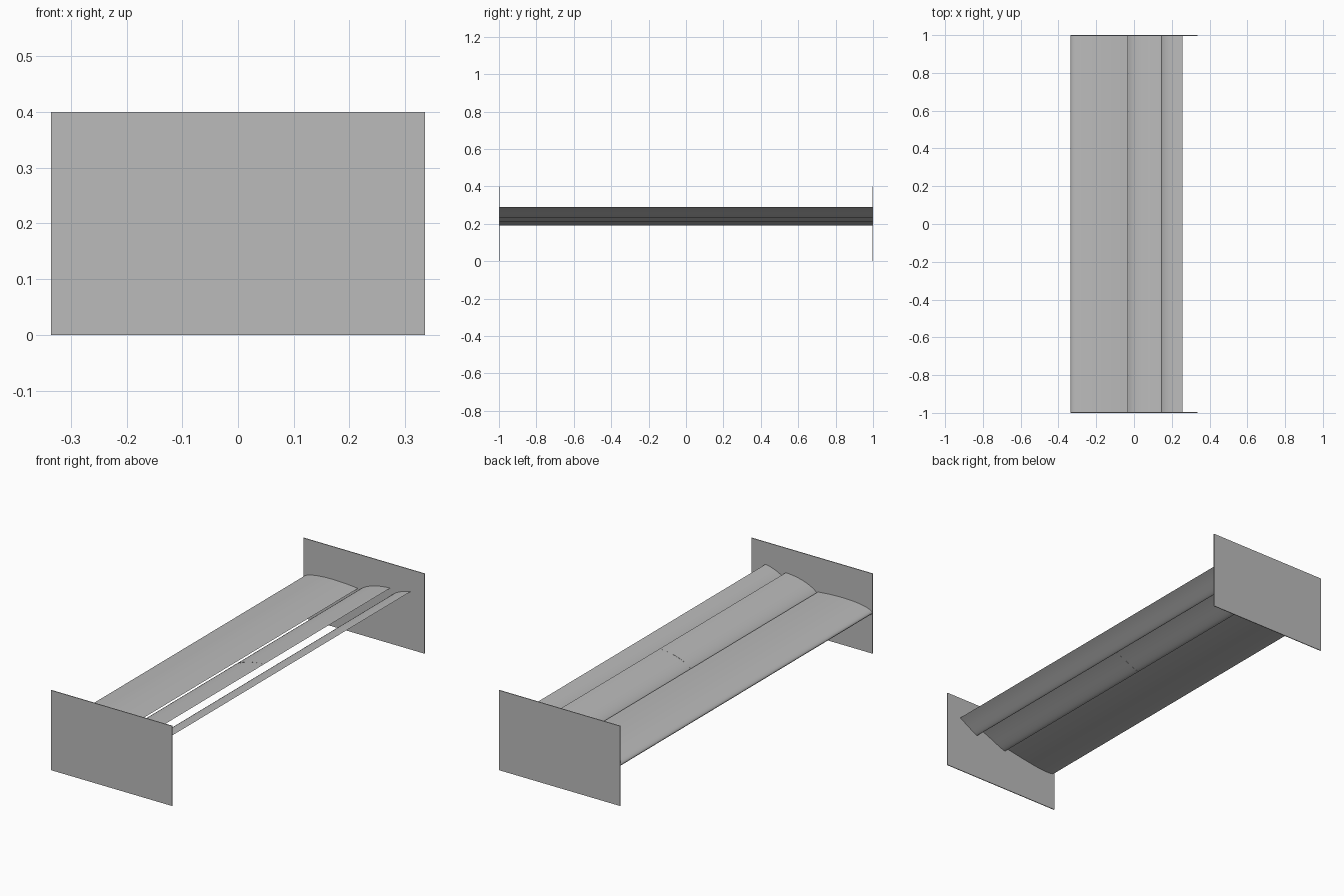
import bpy
import bmesh
import math
from mathutils import Vector

cube = bpy.data.objects.get("Cube")
if cube:
    bpy.data.objects.remove(cube, do_unlink=True)

# One grey for the whole wing
grey = bpy.data.materials.new("light grey")
grey.use_nodes = True
grey.diffuse_color = (0.5, 0.5, 0.5, 1)
grey.node_tree.nodes["Principled BSDF"].inputs["Base Color"].default_value = (0.5, 0.5, 0.5, 1)


def add_object(name, bm):
    bmesh.ops.recalc_face_normals(bm, faces=bm.faces)
    mesh = bpy.data.meshes.new(name)
    bm.to_mesh(mesh)
    bm.free()
    mesh.materials.append(grey)
    obj = bpy.data.objects.new(name, mesh)
    bpy.context.collection.objects.link(obj)
    return obj


def foil_section(lead, trail, thickness, camber, steps=20):
    """Closed aerofoil outline in the x-z plane, from trailing edge over the top."""
    lead, trail = Vector(lead), Vector(trail)
    along = trail - lead
    normal = Vector((-along.y, along.x))

    def point(i, side):
        t = (1 - math.cos(math.pi * i / steps)) / 2
        half = 5 * thickness * (0.2969 * math.sqrt(t) - 0.126 * t - 0.3516 * t**2
                                + 0.2843 * t**3 - 0.1036 * t**4)
        return lead + along * t + normal * (4 * camber * t * (1 - t) + side * half)

    top = [point(i, 1) for i in range(steps, -1, -1)]
    bottom = [point(i, -1) for i in range(1, steps)]
    return top + bottom


def add_foil(name, lead, trail, thickness, camber, half_span):
    bm = bmesh.new()
    section = foil_section(lead, trail, thickness, camber)
    face = bm.faces.new([bm.verts.new((p.x, -half_span, p.y)) for p in section])
    ends = bmesh.ops.extrude_face_region(bm, geom=[face], use_keep_orig=True)
    moved = [g for g in ends["geom"] if isinstance(g, bmesh.types.BMVert)]
    bmesh.ops.translate(bm, vec=(0, 2 * half_span, 0), verts=moved)
    obj = add_object(name, bm)
    bpy.ops.object.select_all(action="DESELECT")
    obj.select_set(True)
    bpy.context.view_layer.objects.active = obj
    bpy.ops.object.shade_smooth_by_angle(angle=math.radians(35))


# Three wing elements stepping up towards the trailing edge
add_foil("main_wing", (-0.335, 0.203), (-0.033, 0.228), 0.13, 0.01, 0.997)
add_foil("middle_flap", (-0.03, 0.213), (0.145, 0.277), 0.13, 0.045, 0.997)
add_foil("rear_flap", (0.147, 0.232), (0.257, 0.289), 0.13, 0.045, 0.997)

# Thin rib at the centre of the middle flap
add_foil("centre_rib", (-0.03, 0.213), (0.145, 0.277), 0.14, 0.045, 0.002)

# End plates
for name, side in (("front_end_plate", -1), ("back_end_plate", 1)):
    bm = bmesh.new()
    bmesh.ops.create_cube(bm, size=1)
    bmesh.ops.scale(bm, vec=(0.67, 0.004, 0.4), verts=bm.verts)
    bmesh.ops.translate(bm, vec=(0, side * 0.998, 0.2), verts=bm.verts)
    add_object(name, bm)
